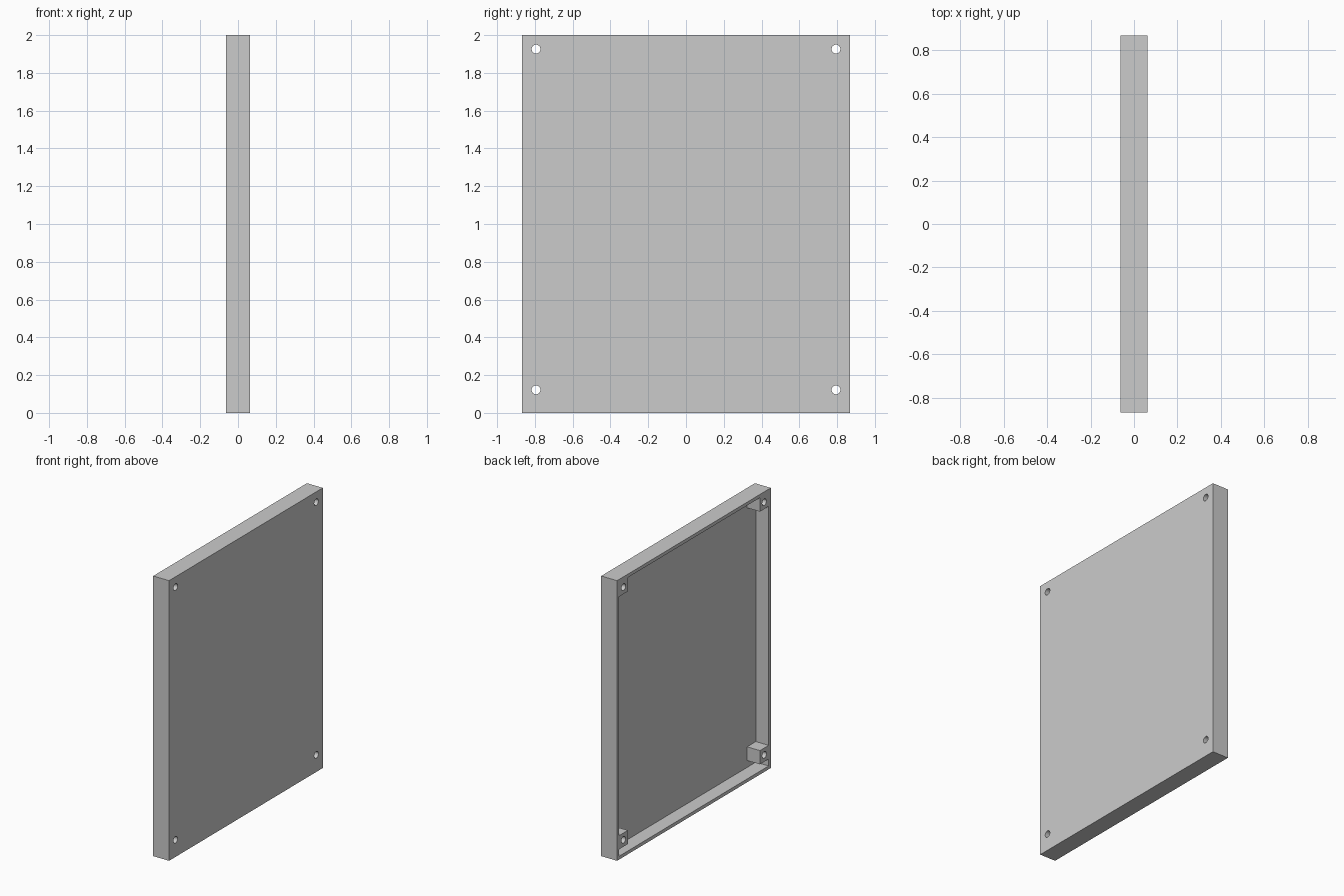
import bpy
import bmesh
from mathutils import Matrix, Vector

default = bpy.data.objects.get("Cube")
if default:
    bpy.data.objects.remove(default, do_unlink=True)

# Overall sizes
HX, HY, TOP = 0.0625, 0.867, 2.0
WALL = 0.024
HOLE_Y, HOLE_Z, HOLE_R = 0.794, (0.122, 1.926), 0.0235
POST = 0.049          # half width of a screw post
OVER = 0.1            # how far cutters reach past the surfaces

grey = bpy.data.materials.new("light_grey")
grey.use_nodes = True
colour = (0.6, 0.6, 0.6, 1.0)
grey.diffuse_color = colour
grey.node_tree.nodes["Principled BSDF"].inputs["Base Color"].default_value = colour


def add_box(bm, low, high):
    low, high = Vector(low), Vector(high)
    bmesh.ops.create_cube(bm, size=1, matrix=Matrix.Translation((low + high) / 2)
                          @ Matrix.Diagonal((*(high - low), 1)))


def finish(bm, name):
    mesh = bpy.data.meshes.new(name)
    bm.to_mesh(mesh)
    bm.free()
    ob = bpy.data.objects.new(name, mesh)
    bpy.context.collection.objects.link(ob)
    return ob


def subtract(target, cutter):
    """Cut one object out of another, then discard the cutter."""
    cutter.hide_render = True
    mod = target.modifiers.new("cut", 'BOOLEAN')
    mod.operation, mod.solver, mod.object = 'DIFFERENCE', 'EXACT', cutter
    bpy.context.view_layer.update()
    graph = bpy.context.evaluated_depsgraph_get()
    result = bpy.data.meshes.new_from_object(target.evaluated_get(graph))
    target.modifiers.clear()
    target.data = result
    bpy.data.objects.remove(cutter, do_unlink=True)


# Solid slab that becomes the tray
bm = bmesh.new()
add_box(bm, (-HX, -HY, 0), (HX, HY, TOP))
tray = finish(bm, "shallow_tray")

# Pocket open towards -x, leaving a thin floor and rim
bm = bmesh.new()
add_box(bm, (-HX - OVER, WALL - HY, WALL), (HX - WALL, HY - WALL, TOP - WALL))
pocket = finish(bm, "pocket_cutter")

# Square screw posts stay standing: joined to the sides, the upper pair to the top too
bm = bmesh.new()
for side in (-1, 1):
    for z in HOLE_Z:
        ys = sorted((side * (HOLE_Y - POST), side * (HY + OVER)))
        upper = TOP + OVER if z > TOP / 2 else z + POST
        add_box(bm, (-HX - 2 * OVER, ys[0], z - POST), (HX + OVER, ys[1], upper))
subtract(pocket, finish(bm, "post_blocks"))
subtract(tray, pocket)

# Round screw holes through posts and floor
bm = bmesh.new()
for side in (-1, 1):
    for z in HOLE_Z:
        bmesh.ops.create_cone(
            bm, cap_ends=True, segments=32, radius1=HOLE_R, radius2=HOLE_R,
            depth=2 * (HX + OVER),
            matrix=Matrix.Translation((0, side * HOLE_Y, z)) @ Matrix.Rotation(1.5707963, 4, 'Y'))
subtract(tray, finish(bm, "hole_cutter"))

# Colour and shading
tray.data.materials.clear()
tray.data.materials.append(grey)
for face in tray.data.polygons:
    face.material_index = 0
bpy.ops.object.select_all(action='DESELECT')
tray.select_set(True)
bpy.context.view_layer.objects.active = tray
bpy.ops.object.shade_smooth_by_angle()
